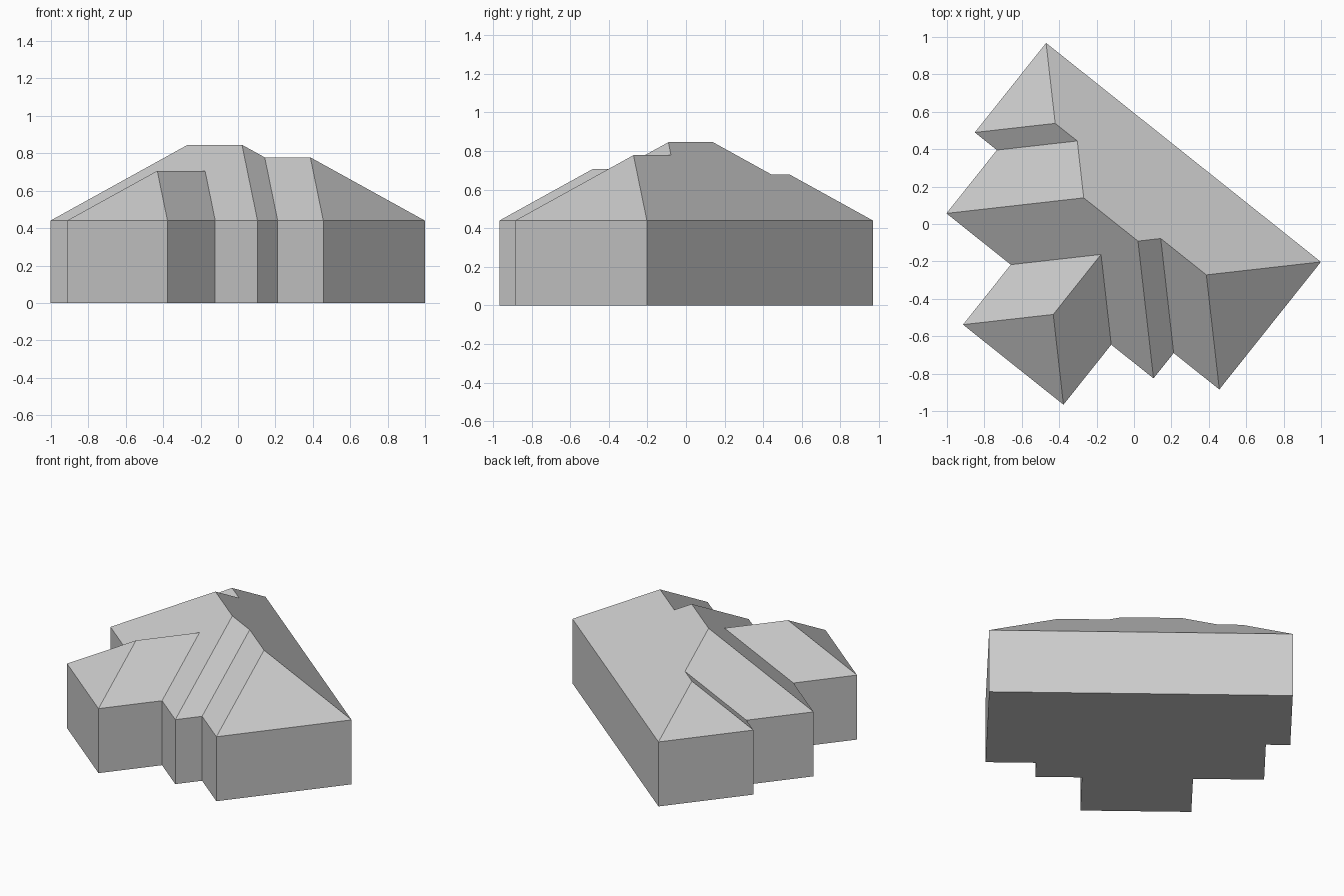
import bpy
import bmesh
from mathutils import Vector

cube = bpy.data.objects.get("Cube")
if cube:
    bpy.data.objects.remove(cube, do_unlink=True)

# Plan frame: "along" follows the long rear wall, "out" runs toward the stepped side
corner = Vector((-0.47, 0.968, 0))
along = Vector((0.782, -0.623, 0))
out = Vector((-0.623, -0.782, 0))
eave, slope = 0.44, 0.776

# Steps of the plan, along and out
left, core_left, wing_left, wing_right, core_right, right = 0, 0.151, 0.591, 1.278, 1.567, 1.879
shallow, middle, deep, wing_depth = 0.612, 0.872, 1.045, 1.455


def place(u, v, z):
    return corner + along * u + out * v + Vector((0, 0, z))


# Footprint corners, anticlockwise from above
plan = {
    "A": (left, 0), "B": (left, shallow),
    "C": (core_left, shallow), "D": (core_left, deep),
    "E": (wing_left, deep), "F": (wing_left, wing_depth),
    "G": (wing_right, wing_depth), "H": (wing_right, deep),
    "I": (core_right, deep), "J": (core_right, middle),
    "K": (right, middle), "L": (right, 0),
}

# Ridge ends of the equal-pitch hips: along, out, rise run
s, m, d = shallow / 2, middle / 2, deep / 2
w = (wing_right - wing_left) / 2
wing_mid = wing_left + w
ridge = {
    "p": (left + s, s, s), "q": (core_left + s, s, s),
    "r": (core_left + d, d, d), "t": (core_right - d, d, d),
    "u": (core_right - m, m, m), "v": (right - m, m, m),
    "x": (wing_mid, wing_depth - w, w), "y": (wing_mid, deep - w, w),
}

grey = bpy.data.materials.new("plain grey")
grey.use_nodes = True
colour = (0.6, 0.6, 0.6, 1)
grey.diffuse_color = colour
grey.node_tree.nodes["Principled BSDF"].inputs["Base Color"].default_value = colour


def make_object(name, points, faces):
    bm = bmesh.new()
    verts = {key: bm.verts.new(co) for key, co in points.items()}
    for face in faces:
        bm.faces.new([verts[key] for key in face])
    mesh = bpy.data.meshes.new(name)
    bm.to_mesh(mesh)
    bm.free()
    mesh.materials.append(grey)
    obj = bpy.data.objects.new(name, mesh)
    bpy.context.collection.objects.link(obj)


# Walls and floor
keys = list(plan)
base = {k: place(*plan[k], 0) for k in keys}
top = {k + "+": place(*plan[k], eave) for k in keys}
sides = [(a, b, b + "+", a + "+") for a, b in zip(keys, keys[1:] + keys[:1])]
make_object("walls", base | top, sides + [keys[::-1]])

# Hipped roof, one face per slope
eaves = {k: place(*plan[k], eave) for k in keys}
peaks = {k: place(u, v, eave + run * slope) for k, (u, v, run) in ridge.items()}
slopes = ["LApqrtuv", "ABp", "BCqp", "CDrq", "DEyHItr", "EFxy",
          "FGx", "GHyx", "IJut", "JKvu", "KLv"]
make_object("roof", eaves | peaks, slopes)
